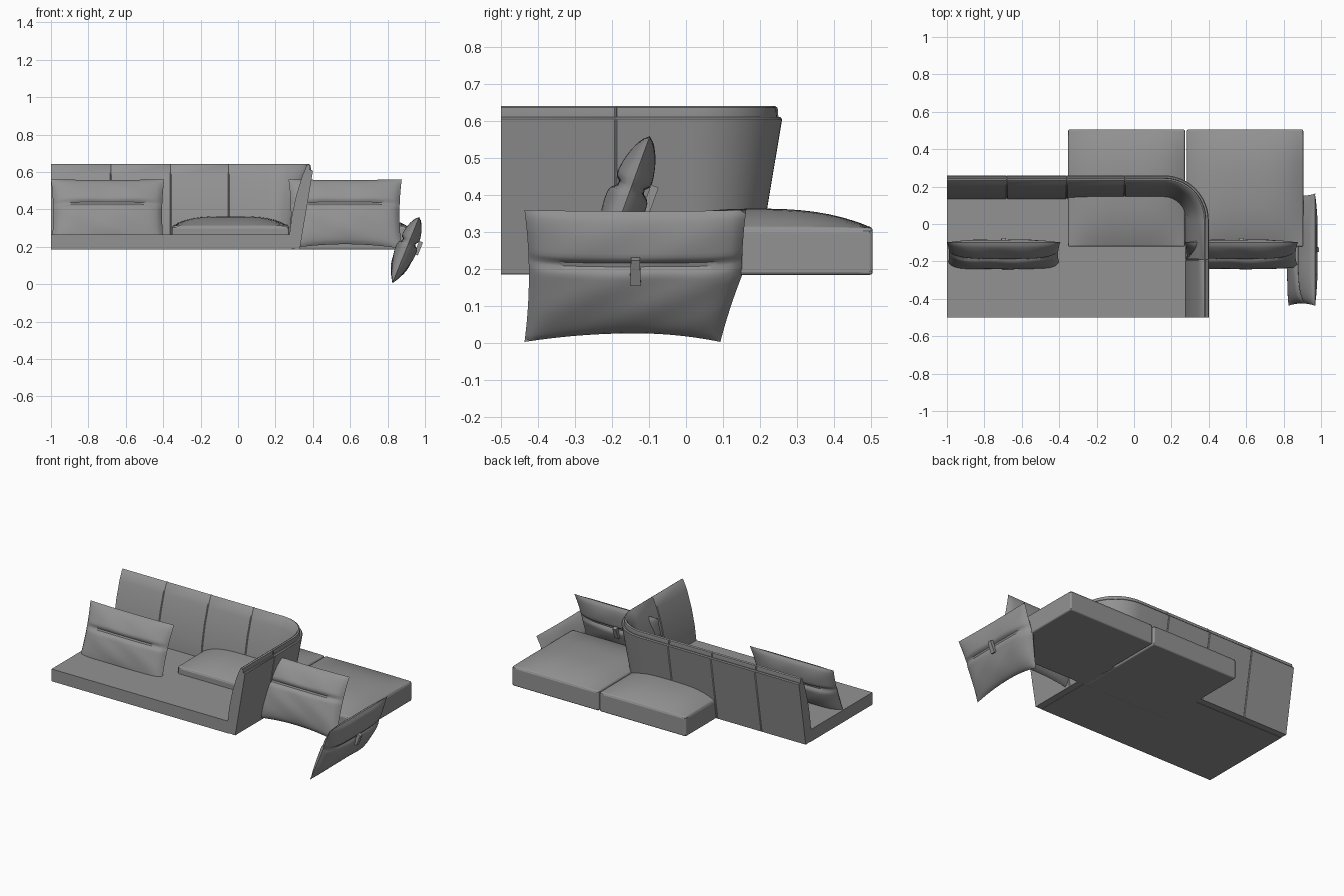
import bpy, bmesh, math
from mathutils import Matrix, Vector

cube = bpy.data.objects.get("Cube")
if cube:
    bpy.data.objects.remove(cube, do_unlink=True)

# Single upholstery colour
fabric = bpy.data.materials.new("grey_fabric")
fabric.use_nodes = True
COLOUR = (0.29, 0.29, 0.29, 1)
fabric.diffuse_color = COLOUR
bsdf = fabric.node_tree.nodes["Principled BSDF"]
bsdf.inputs["Base Color"].default_value = COLOUR
bsdf.inputs["Roughness"].default_value = 0.9


def finish(name, bm, matrix=None, bevel=0):
    bmesh.ops.recalc_face_normals(bm, faces=bm.faces[:])
    mesh = bpy.data.meshes.new(name)
    bm.to_mesh(mesh)
    bm.free()
    mesh.materials.append(fabric)
    obj = bpy.data.objects.new(name, mesh)
    bpy.context.collection.objects.link(obj)
    if matrix:
        obj.matrix_world = matrix
    if bevel:
        mod = obj.modifiers.new("soft_edges", "BEVEL")
        mod.width = bevel
        mod.segments = 3
        mod.limit_method = "ANGLE"
        mod.angle_limit = math.radians(50)
    bpy.ops.object.select_all(action="DESELECT")
    obj.select_set(True)
    bpy.context.view_layer.objects.active = obj
    bpy.ops.object.shade_smooth_by_angle(angle=math.radians(40))
    return obj


# Path of the backrest: straight back, rounded corner, straight arm.
# Each station is (centre x, centre y, normal x, normal y, seam groove depth).
CX, CY, FRONT, GAP = 0.16, 0.02, -0.5, 0.004
stations = [(-1, CY, 0, 1, 0)]
for seam in (-0.68, -0.36, -0.05):
    stations += [(seam + d * GAP, CY, 0, 1, 0.004 * (d == 0)) for d in (-1, 0, 1)]
for i in range(17):
    a = math.pi / 2 * (1 - i / 16)
    stations.append((CX, CY, math.cos(a), math.sin(a), 0))
stations += [(CX, -0.19 - d * GAP, 1, 0, 0.004 * (d == 0)) for d in (-1, 0, 1)]
stations.append((CX, FRONT, 1, 0, 0))


def sweep(name, profile, groove):
    bm = bmesh.new()
    rings = []
    for x, y, nx, ny, dip in stations:
        ring = []
        for d, z in profile:
            d += dip * groove
            ring.append(bm.verts.new((x + nx * d, y + ny * d, z)))
        rings.append(ring)
    n = len(profile)
    for a, b in zip(rings, rings[1:]):
        for i in range(n):
            j = (i + 1) % n
            bm.faces.new((a[i], a[j], b[j], b[i]))
    bm.faces.new(rings[0])
    bm.faces.new(rings[-1])
    return finish(name, bm)


# Leaning outer shell and the padded panel inside it
sweep("backrest_shell", [(0.145, 0.186), (0.17, 0.186), (0.24, 0.605),
                         (0.235, 0.611), (0.21, 0.605)], -1)
sweep("backrest_padding", [(0.115, 0.187), (0.115, 0.265), (0.127, 0.36),
                           (0.15, 0.47), (0.182, 0.575), (0.208, 0.636),
                           (0.216, 0.641), (0.224, 0.636), (0.226, 0.61),
                           (0.157, 0.187)], 1)

# Platform that fills the inside of the backrest
bm = bmesh.new()
outline = [(-1, FRONT)] + [(x + nx * 0.125, y + ny * 0.125)
                           for x, y, nx, ny, _ in stations]
base = bm.faces.new([bm.verts.new((x, y, 0.185)) for x, y in outline])
top = bmesh.ops.extrude_face_region(bm, geom=[base])["geom"]
bmesh.ops.translate(bm, vec=(0, 0, 0.08),
                    verts=[v for v in top if isinstance(v, bmesh.types.BMVert)])
finish("seat_platform", bm)


# Seat cushions with crowned tops
def seat_cushion(name, cx, cy, width, depth, low, high, crown):
    bm = bmesh.new()
    bmesh.ops.create_cube(bm, size=2)
    bmesh.ops.subdivide_edges(bm, edges=bm.edges[:], cuts=15, use_grid_fill=True)
    for v in bm.verts:
        u, w, t = v.co
        dome = (1 - abs(u) ** 3.5) * (1 - abs(w) ** 2.6)
        z = low + (high - low) * (t + 1) / 2
        if t > 0.99:
            z += crown * dome
        v.co = (cx + u * width / 2, cy + w * depth / 2, z)
    return finish(name, bm, bevel=0.014)


for name, cx in (("seat_cushion_right", -0.04), ("seat_cushion_left", 0.593)):
    seat_cushion(name, cx, 0.192, 0.624, 0.626, 0.184, 0.311, 0.052)


# Loose pillows: two bulging sheets pinched at the rim, with a stitched crease
def pillow(name, location, yaw, tilt, width, height, half_thick, taper=0):
    matrix = (Matrix.Translation(location) @ Matrix.Rotation(yaw, 4, "Z")
              @ Matrix.Rotation(-tilt, 4, "X"))
    bm = bmesh.new()
    for side in (-1, 1):
        grid = bmesh.ops.create_grid(bm, x_segments=36, y_segments=36, size=1)
        for vert in grid["verts"]:
            u, v = vert.co.x, vert.co.y
            bulge = max(0, (1 - u ** 4) * (1 - v ** 2)) ** 0.6
            crease = 1 - 0.35 * math.exp(-((v - 0.25) / 0.07) ** 2)
            ripple = 1 + 0.05 * math.sin(7 * u + 3 * v) * math.cos(5 * v)
            x = u * width / 2 * (1 - 0.04 * (1 - v * v))
            x += taper * max(0, -u) * max(0, -v)
            sag = 0.13 if v < 0 else 0.02
            z = v * height / 2 * (1 - sag * (1 - u * u))
            vert.co = (x, side * half_thick * bulge * crease * ripple, z)
    bmesh.ops.remove_doubles(bm, verts=bm.verts[:], dist=0.0005)
    finish(name, bm, matrix)

    # Small pull tab on the back of the pillow
    bm = bmesh.new()
    bmesh.ops.create_cube(bm, size=1)
    for v in bm.verts:
        v.co = Vector((v.co.x * (0.03 if v.co.z < 0 else 0.024),
                       half_thick + 0.004 + v.co.y * 0.022,
                       0.036 + v.co.z * 0.075))
    finish(name + "_tab", bm, matrix)


LEAN = math.radians(20)
for name, x in (("back_pillow_right", -0.697), ("back_pillow_left", 0.573)):
    pillow(name, (x, -0.165, 0.375), 0, LEAN, 0.606, 0.395, 0.055)
pillow("fallen_pillow", (0.897, -0.137, 0.181), -math.pi / 2,
       math.radians(22), 0.6, 0.385, 0.055, 0.07)
